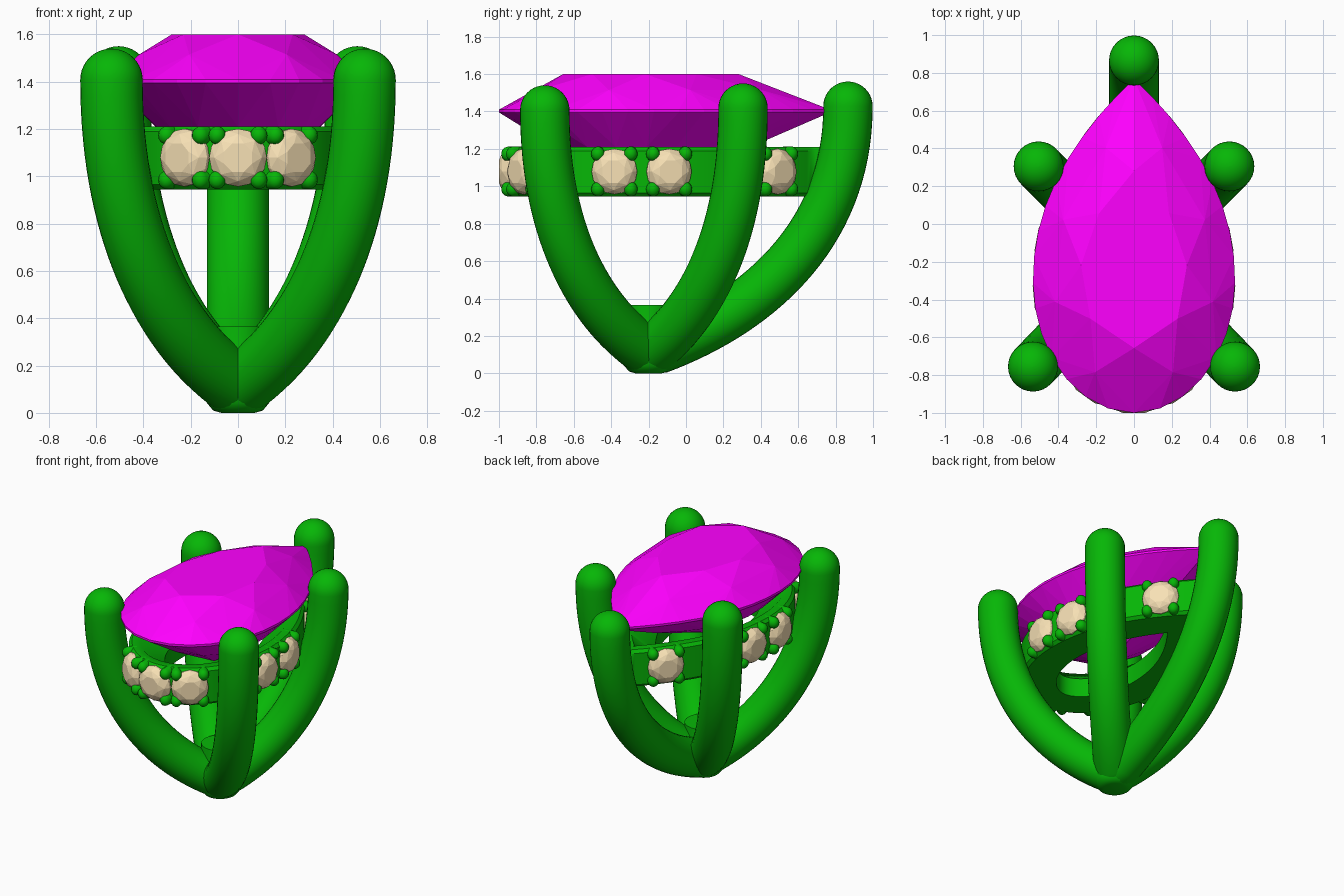
import bpy, bmesh
from math import sin, cos, pi, radians
from mathutils import Vector

if "Cube" in bpy.data.objects:
    bpy.data.objects.remove(bpy.data.objects["Cube"])


def material(name, rgb):
    m = bpy.data.materials.new(name)
    m.diffuse_color = (*rgb, 1)
    m.use_nodes = True
    m.node_tree.nodes["Principled BSDF"].inputs["Base Color"].default_value = m.diffuse_color
    return m


GREEN = material("green metal", (0.002, 0.47, 0.002))
MAGENTA = material("magenta gem", (1, 0, 1))
CREAM = material("cream stone", (0.93, 0.75, 0.46))


def finish(name, bm, mat, smooth=True):
    bmesh.ops.recalc_face_normals(bm, faces=bm.faces)
    me = bpy.data.meshes.new(name)
    bm.to_mesh(me)
    bm.free()
    ob = bpy.data.objects.new(name, me)
    bpy.context.collection.objects.link(ob)
    me.materials.append(mat)
    if smooth:
        bpy.ops.object.select_all(action='DESELECT')
        ob.select_set(True)
        bpy.context.view_layer.objects.active = ob
        bpy.ops.object.shade_smooth_by_angle(angle=radians(40))
    return ob


def loft(bm, rings, closed=False):
    vs = [[bm.verts.new(p) for p in r] for r in rings]
    n = len(vs[0])
    pairs = list(zip(vs, vs[1:])) + ([(vs[-1], vs[0])] if closed else [])
    for a, b in pairs:
        for i in range(n):
            j = (i + 1) % n
            bm.faces.new((a[i], a[j], b[j], b[i]))
    if not closed:
        bm.faces.new(vs[0])
        bm.faces.new(vs[-1])


def hull(bm, points):
    vs = [bm.verts.new(p) for p in points]
    bmesh.ops.convex_hull(bm, input=vs)
    junk = [v for v in vs if not v.link_faces]
    bmesh.ops.delete(bm, geom=junk, context='VERTS')


# Pear outline: right half from the round front to the pointed back
def half_outline(n):
    fine = [Vector((.535 * sin(a), -.3 - .7 * cos(a), 0))
            for a in (pi / 2 * i / 200 for i in range(200))]
    fine += [Vector((.535 * (1 - u ** 2.1), -.3 + 1.07 * u, 0))
             for u in (i / 200 for i in range(201))]
    run = [0]
    for a, b in zip(fine, fine[1:]):
        run.append(run[-1] + (b - a).length)
    return [fine[min(range(len(run)), key=lambda k: abs(run[k] - run[-1] * i / n))]
            for i in range(n + 1)]


def normals(pts):
    out = []
    for i in range(len(pts)):
        t = (pts[min(i + 1, len(pts) - 1)] - pts[max(i - 1, 0)]).normalized()
        out.append(Vector((t.y, -t.x, 0)))
    out[0] = Vector((0, -1, 0))
    return out


def mirrored(half):
    return half + [Vector((-p.x, p.y, p.z)) for p in half[-2:0:-1]]


# Large pear-cut gem
def gem_ring(n, sx, sy, z, shift=False):
    pts = mirrored(half_outline(n // 2 * (2 if shift else 1)))
    if shift:
        pts = pts[1::2]
    return [Vector((p.x * sx, -.27 + (p.y + .27) * sy, z)) for p in pts]


bm = bmesh.new()
hull(bm, gem_ring(8, .53, .53, 1.6) + gem_ring(8, .8, .8, 1.515, True)
     + gem_ring(32, 1, 1, 1.41) + gem_ring(32, 1, 1, 1.395)
     + gem_ring(16, .66, .59, 1.21) + [Vector((0, -.27, .98))])
bmesh.ops.dissolve_limit(bm, angle_limit=radians(1), verts=bm.verts, edges=bm.edges)
finish("pear_gem", bm, MAGENTA, False)


# Five curved prongs meeting at the foot
def prong(name, x, y, top, r=.132, sides=32):
    foot = Vector((0, -.2, 0))
    reach = Vector((x, y, 0)) - foot
    d = reach.normalized()
    side = Vector((-d.y, d.x, 0))
    ctrl = [foot + reach * f + Vector((0, 0, z))
            for f, z in ((0, .11), (.52, .3), (1, .72), (1, top - r))]

    def at(t):
        s = 1 - t
        p = ctrl[0] * s**3 + ctrl[1] * 3*s*s*t + ctrl[2] * 3*s*t*t + ctrl[3] * t**3
        g = (ctrl[1] - ctrl[0]) * s*s + (ctrl[2] - ctrl[1]) * 2*s*t + (ctrl[3] - ctrl[2]) * t*t
        return p, g.normalized()

    stations = [(0, -pi / 2 * (1 - i / 8)) for i in range(8)]
    stations += [(i / 32, 0) for i in range(33)]
    stations += [(1, pi / 2 * i / 10) for i in range(1, 11)]
    rings = []
    for t, a in stations:
        p, g = at(t)
        up = g.cross(side)
        c, rad = p + g * r * sin(a), max(r * cos(a), .002)
        ring = [c + (side * cos(k) + up * sin(k)) * rad
                for k in (2 * pi * i / sides for i in range(sides))]
        for q in ring:
            q.z = max(q.z, .003)
        rings.append(ring)
    bm = bmesh.new()
    loft(bm, rings)
    finish(name, bm, GREEN)


for label, s in (("right", 1), ("left", -1)):
    prong("front_prong_" + label, s * .535, -.755, 1.54)
    prong("side_prong_" + label, s * .505, .305, 1.55)
prong("back_prong", 0, .866, 1.56)

# Solid foot where the prongs join
bm = bmesh.new()
loft(bm, [[Vector((r * cos(a), -.2 + r * sin(a), z)) for a in (2 * pi * i / 32 for i in range(32))]
          for r, z in ((.07, 0), (.105, .01), (.13, .04), (.145, .09), (.13, .2), (.125, .365))])
finish("foot_joint", bm, GREEN)

# Pear-shaped gallery band, wide below with a sloped seat for the gem
path = half_outline(72)
norm = normals(path)


def offset(inset, z):
    pts = [p - n * inset for p, n in zip(path, norm)]
    return mirrored([Vector((max(p.x, 0), p.y, z)) for p in pts])


bm = bmesh.new()
section = ((.055, .965), (.055, 1.19), (.075, 1.21), (.13, 1.21),
           (.29, 1.08), (.29, .945), (.075, .945))
loft(bm, [offset(i, z) for i, z in section], closed=True)
finish("gallery_band", bm, GREEN)

# Small round stones around the band, each held by four claws
seats = [(path[0], norm[0])]
for y in (-.868, -.37, -.095, .49):
    p, n = min(zip(path, norm), key=lambda q: abs((q[0] - q[1] * .05).y - y))
    for s in (1, -1):
        seats.append((Vector((s * p.x, p.y, 0)), Vector((s * n.x, n.y, 0))))

Z = Vector((0, 0, 1))
for k, (p, n) in enumerate(seats, 1):
    c = p - n * .06 + Z * 1.079
    t = Z.cross(n)

    def disc(count, r, h, turn=0):
        return [c + n * h + (t * cos(a) + Z * sin(a)) * r
                for a in (2 * pi * (i + turn) / count for i in range(count))]

    bm = bmesh.new()
    hull(bm, disc(8, .065, .06, .5) + disc(8, .1, .043) + disc(16, .122, .012)
         + disc(16, .122, -.005) + disc(8, .06, -.06))
    finish(f"small_stone_{k}", bm, CREAM, False)

    bm = bmesh.new()
    for sx in (1, -1):
        for sz in (1, -1):
            b = c + t * sx * .088 + Z * sz * .094
            rings = []
            for h, r in ((-.05, .036), (.015, .036), (.031, .031), (.043, .019), (.047, .004)):
                rings.append([b + n * h + (t * cos(a) + Z * sin(a) * 1.1) * r
                              for a in (2 * pi * i / 14 for i in range(14))])
            loft(bm, rings)
    finish(f"stone_claws_{k}", bm, GREEN)
